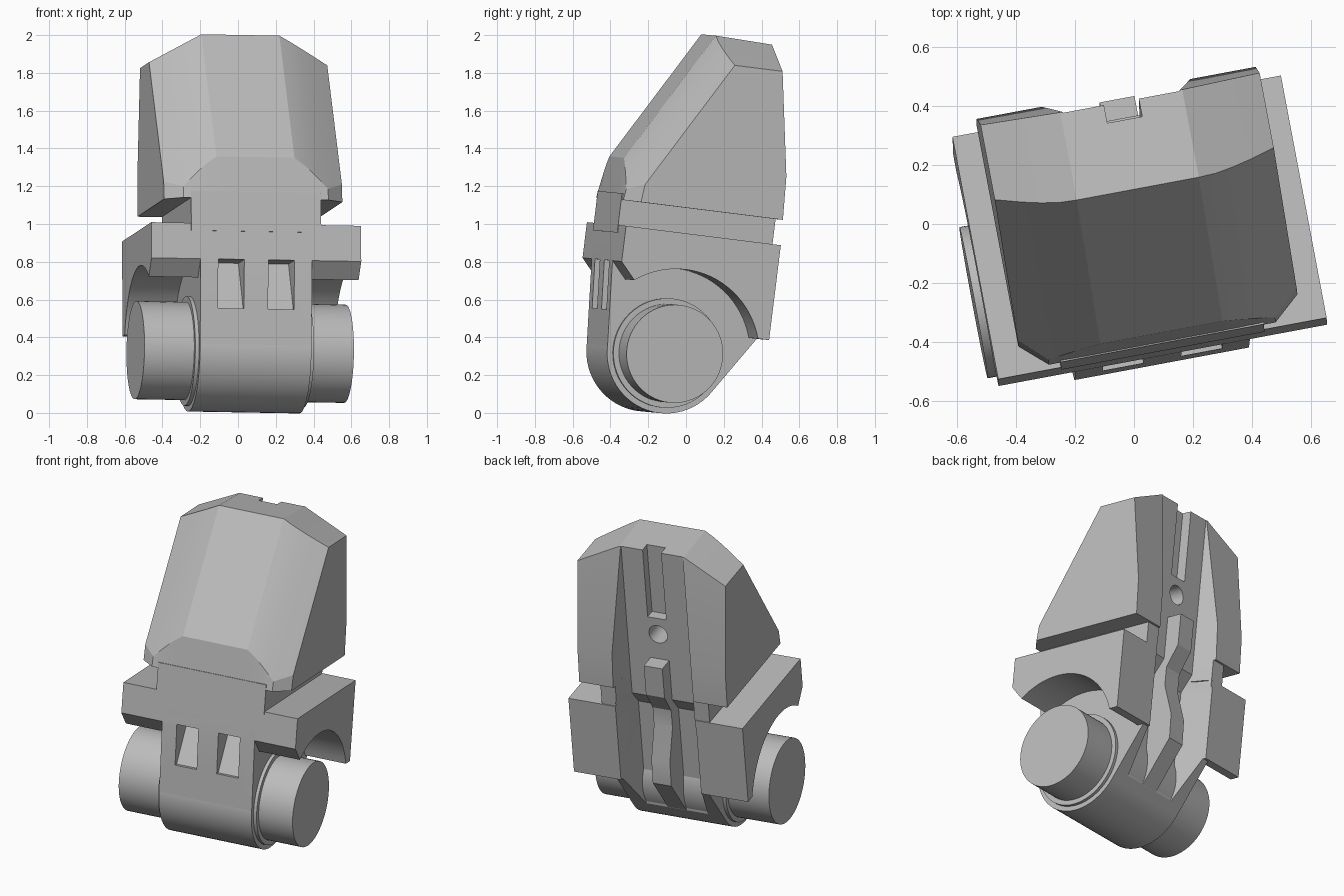
import bpy, bmesh
from math import radians, cos, sin, atan2, pi
from mathutils import Matrix

if "Cube" in bpy.data.objects:
    bpy.data.objects.remove(bpy.data.objects["Cube"])

grey = bpy.data.materials.new("plain_grey")
grey.use_nodes = True
grey.diffuse_color = (0.5, 0.5, 0.5, 1)
grey.node_tree.nodes["Principled BSDF"].inputs["Base Color"].default_value = (0.5, 0.5, 0.5, 1)

# The whole part stands turned and leaning
POSE = (Matrix.Rotation(radians(10.7), 4, 'Z') @ Matrix.Rotation(radians(-7), 4, 'X')
        @ Matrix.Rotation(radians(1), 4, 'Y'))
AXIS_Y, AXIS_Z = -0.2, 0.3
parts = []


def loft(name, sections):
    """Skin a row of equal closed sections and cap both ends."""
    bm = bmesh.new()
    rings = [[bm.verts.new(p) for p in s] for s in sections]
    for a, b in zip(rings, rings[1:]):
        for i in range(len(a)):
            j = (i + 1) % len(a)
            bm.faces.new((a[i], a[j], b[j], b[i]))
    bm.faces.new(rings[0])
    bm.faces.new(rings[-1])
    bmesh.ops.recalc_face_normals(bm, faces=bm.faces)
    me = bpy.data.meshes.new(name)
    bm.to_mesh(me)
    bm.free()
    me.materials.append(grey)
    ob = bpy.data.objects.new(name, me)
    bpy.context.collection.objects.link(ob)
    parts.append(ob)
    return ob


def slab(name, x0, x1, profile):
    """Side profile (y, z) extruded along x."""
    return loft(name, [[(x, y, z) for y, z in profile] for x in (x0, x1)])


def block(name, x0, x1, y0, y1, z0, z1):
    return slab(name, x0, x1, [(y0, z0), (y1, z0), (y1, z1), (y0, z1)])


def arc(r, a0, a1, n):
    return [(AXIS_Y + r * cos(a0 + (a1 - a0) * i / n),
             AXIS_Z + r * sin(a0 + (a1 - a0) * i / n)) for i in range(n + 1)]


def disc(name, x0, x1, r):
    return slab(name, x0, x1, arc(r, 0, 2 * pi, 64)[:-1])


def cut(ob, cutters):
    for c in cutters:
        m = ob.modifiers.new("cut", 'BOOLEAN')
        m.operation = 'DIFFERENCE'
        m.solver = 'EXACT'
        m.object = c
        bpy.context.view_layer.objects.active = ob
        bpy.ops.object.modifier_apply(modifier=m.name)


# Head: bulged sloping front, chamfered top, front foot clipped to a flat plate
def head_section(x):
    a = abs(x)
    t = max(0, (a - 0.21) / 0.27)
    front = -0.615 + 0.155 * t ** 1.2
    top = 2.0 - 0.145 * t
    knee = max(1.17 + (-0.54 - front) / 0.585, 1.12)
    if t > 0.99:
        knee = 1.17
    knee_y = front + 0.585 * (knee - 1.17)
    pts = [(knee_y - 0.01, 1.075), (knee_y, knee), (front + 0.585 * (top - 1.17), top),
           (0.176 + 0.024 * t, top - 0.01 * (1 - t)), (0.29, 1.305), (0.3, 1.075)]
    return [(x, y, z) for y, z in pts]


half = [0.1, 0.21, 0.27, 0.33, 0.39, 0.48]
head = loft("head", [head_section(x) for x in [-h for h in reversed(half)] + [0] + half])

# Neck between head and collar block
neck = block("neck", -0.35, 0.35, -0.553, 0.285, 0.9, 1.11)

# Wide collar block with an arch over the axle
a0 = atan2(0.667 - AXIS_Z, -0.475 - AXIS_Y)
a1 = atan2(0.434 - AXIS_Z, 0.229 - AXIS_Y)
collar = slab("collar_block", -0.565, 0.565,
              [(0.29, 0.434), (0.29, 0.94), (-0.55, 0.94), (-0.55, 0.75)] + arc(0.45, a0, a1, 24))

# Yoke joining the collar to the barrel
yoke = slab("yoke", -0.3, 0.3, [(-0.55, 0.85), (-0.55, 0.75), (-0.52, 0.3), (-0.2, 0.1),
                                (0.067, 0.124), (0.287, 0.455), (0.287, 0.85)])

# Cutters: back channel with sloping walls, upper slot, pin hole, front slots
channel = loft("channel_cutter", [
    [(-0.2, y, z), (0.2, y, z), (0.27, 0.32, z), (-0.27, 0.32, z)]
    for y, z in [(0.1, 0.0), (0.1, 0.88), (0.175, 0.98), (0.172, 2.1)]])
upper_slot = block("slot_cutter", -0.06, 0.06, 0.11, 0.35, 1.53, 2.1)
hole = loft("hole_cutter", [[(0.06 * cos(i * pi / 12), y, 1.42 + 0.06 * sin(i * pi / 12))
                             for i in range(24)] for y in (0.0, 0.35)])
front_slots = [slab("front_slot_cutter", s - 0.07, s + 0.07,
                    [(-0.65, 0.49), (-0.51, 0.49), (-0.38, 0.75), (-0.65, 0.75)])
               for s in (-0.135, 0.135)]

cut(head, [channel, upper_slot, hole])
cut(neck, [channel])
cut(collar, [channel] + front_slots)
cut(yoke, [channel] + front_slots)
for c in [channel, upper_slot, hole] + front_slots:
    parts.remove(c)
    bpy.data.objects.remove(c)

# Stepped rib inside the back channel
slab("back_rib", -0.06, 0.06, [(0.0, 0.2), (0.07, 0.13), (0.275, 0.44), (0.27, 0.6), (0.2, 0.8),
                               (0.2, 0.92), (0.275, 1.05), (0.275, 1.25), (0.1, 1.25), (0.0, 0.85)])

# Barrel, its raised rims and the axle
disc("barrel", -0.3, 0.3, 0.32)
disc("barrel_rim", -0.32, 0.32, 0.29)
disc("axle", -0.588, 0.54, 0.26)

for ob in parts:
    ob.matrix_world = POSE
    bpy.ops.object.select_all(action='DESELECT')
    ob.select_set(True)
    bpy.context.view_layer.objects.active = ob
    bpy.ops.object.shade_smooth_by_angle(angle=radians(20))
